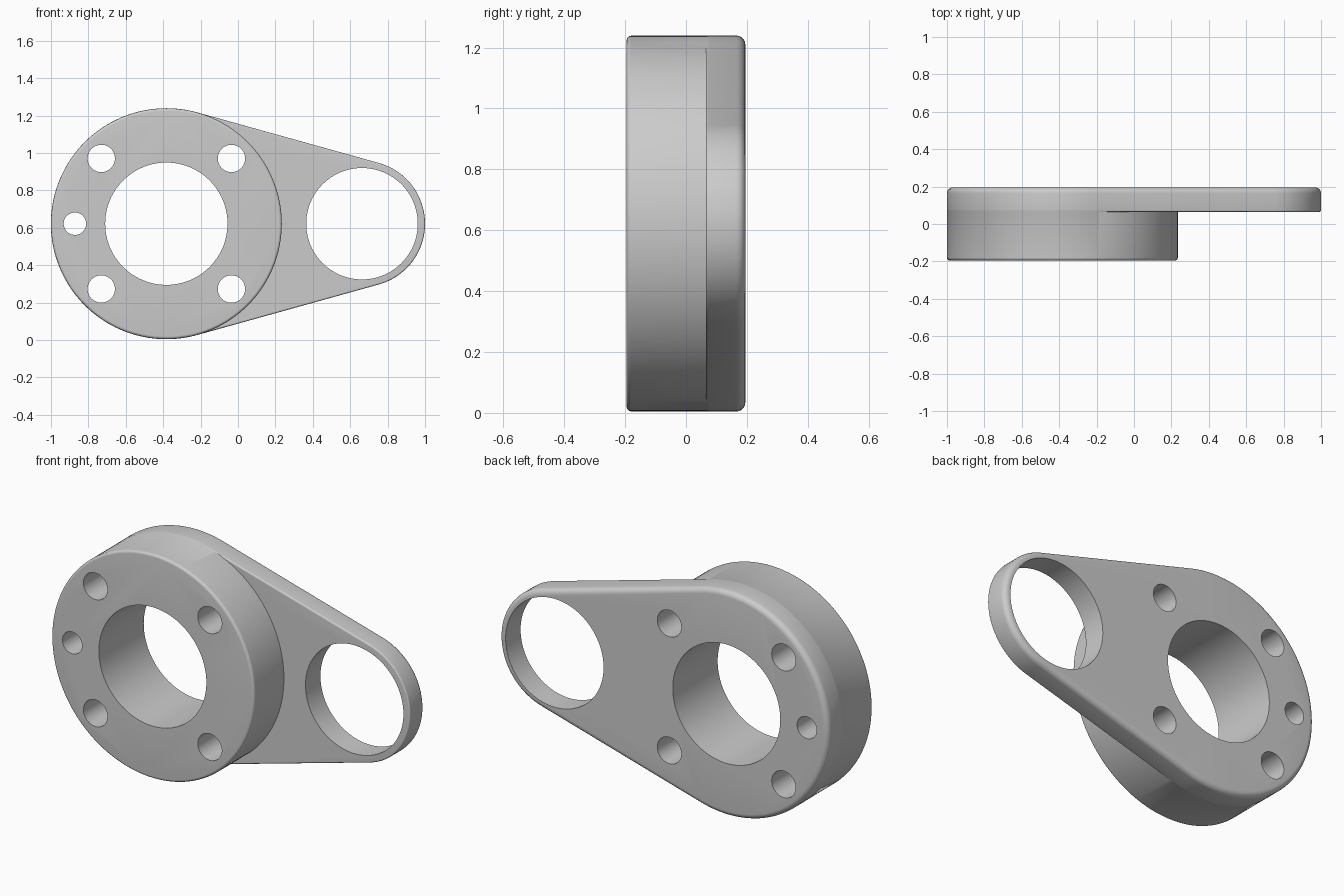
import bpy, bmesh
from math import sin, cos, acos, pi, radians

if "Cube" in bpy.data.objects:
    bpy.data.objects.remove(bpy.data.objects["Cube"])

HUB, HUB_R = -0.383, 0.617      # hub centre x and radius
EYE, EYE_R = 0.663, 0.337       # arm end centre x and radius
MID = 0.622                     # shared centre height


def arc(cx, cz, r, a0, a1, n):
    return [(cx + r * cos(a0 + (a1 - a0) * i / n), cz + r * sin(a0 + (a1 - a0) * i / n))
            for i in range(n)]


def circle(cx, cz, r, n=128):
    return arc(cx, cz, r, 0, 2 * pi, n)


def teardrop(inset):
    """Tangent outline around the hub and the arm end."""
    t = acos((HUB_R - EYE_R) / (EYE - HUB))
    big = arc(HUB, MID, HUB_R + 0.0004 - inset, t, 2 * pi - t, 96)
    big.append((HUB + (HUB_R + 0.0004 - inset) * cos(t), MID - (HUB_R + 0.0004 - inset) * sin(t)))
    small = arc(EYE, MID, EYE_R - inset, -t, t, 48)
    small.append((EYE + (EYE_R - inset) * cos(t), MID + (EYE_R - inset) * sin(t)))
    return big + small


def loft(name, layers):
    """Skin a stack of (y, outline) layers and cap both ends."""
    bm = bmesh.new()
    rings = [[bm.verts.new((x, y, z)) for x, z in pts] for y, pts in layers]
    n = len(rings[0])
    for a, b in zip(rings, rings[1:]):
        for i in range(n):
            bm.faces.new((a[i], a[(i + 1) % n], b[(i + 1) % n], b[i]))
    bm.faces.new(rings[0])
    bm.faces.new(rings[-1])
    bmesh.ops.recalc_face_normals(bm, faces=bm.faces)
    me = bpy.data.meshes.new(name)
    bm.to_mesh(me)
    bm.free()
    ob = bpy.data.objects.new(name, me)
    bpy.context.collection.objects.link(ob)
    return ob


def rounded(y0, y1, r0, r1, outline, steps=6):
    """Layers between y0 and y1 with edge fillets r0 and r1."""
    q = [i * pi / 2 / steps for i in range(steps + 1)]
    front = [(y0 + r0 * (1 - sin(a)), outline(r0 * (1 - cos(a)))) for a in reversed(q)]
    front = front[::-1] if front[0][0] > front[-1][0] else front
    back = [(y1 - r1 * (1 - sin(a)), outline(r1 * (1 - cos(a)))) for a in q]
    return front + back


def boolean(ob, other, op):
    bpy.context.view_layer.objects.active = ob
    m = ob.modifiers.new(op, 'BOOLEAN')
    m.object, m.operation, m.solver = other, op, 'EXACT'
    bpy.ops.object.modifier_apply(modifier=m.name)
    bpy.data.objects.remove(other)


# Thin arm plate with the thick hub joined to its front
body = loft("bearing_link", rounded(0.065, 0.195, 0.008, 0.03, teardrop))
hub = loft("hub", rounded(-0.195, 0.13, 0.015, 0.001, lambda d: circle(HUB, MID, HUB_R - d)))
boolean(body, hub, 'UNION')

# Hub bore, arm eye, four bolt holes and the smaller pin hole
holes = [(HUB, MID, 0.327), (EYE, MID, 0.298), (-0.872, MID, 0.06)]
holes += [(HUB + sx * 0.348, MID + sz * 0.349, 0.073) for sx in (-1, 1) for sz in (-1, 1)]
for x, z, r in holes:
    cutter = loft("hole_cutter", [(-0.4, circle(x, z, r, 96)), (0.4, circle(x, z, r, 96))])
    cutter.hide_render = True
    boolean(body, cutter, 'DIFFERENCE')

bpy.ops.object.select_all(action='DESELECT')
body.select_set(True)
bpy.context.view_layer.objects.active = body
bpy.ops.object.shade_smooth_by_angle(angle=radians(35))
